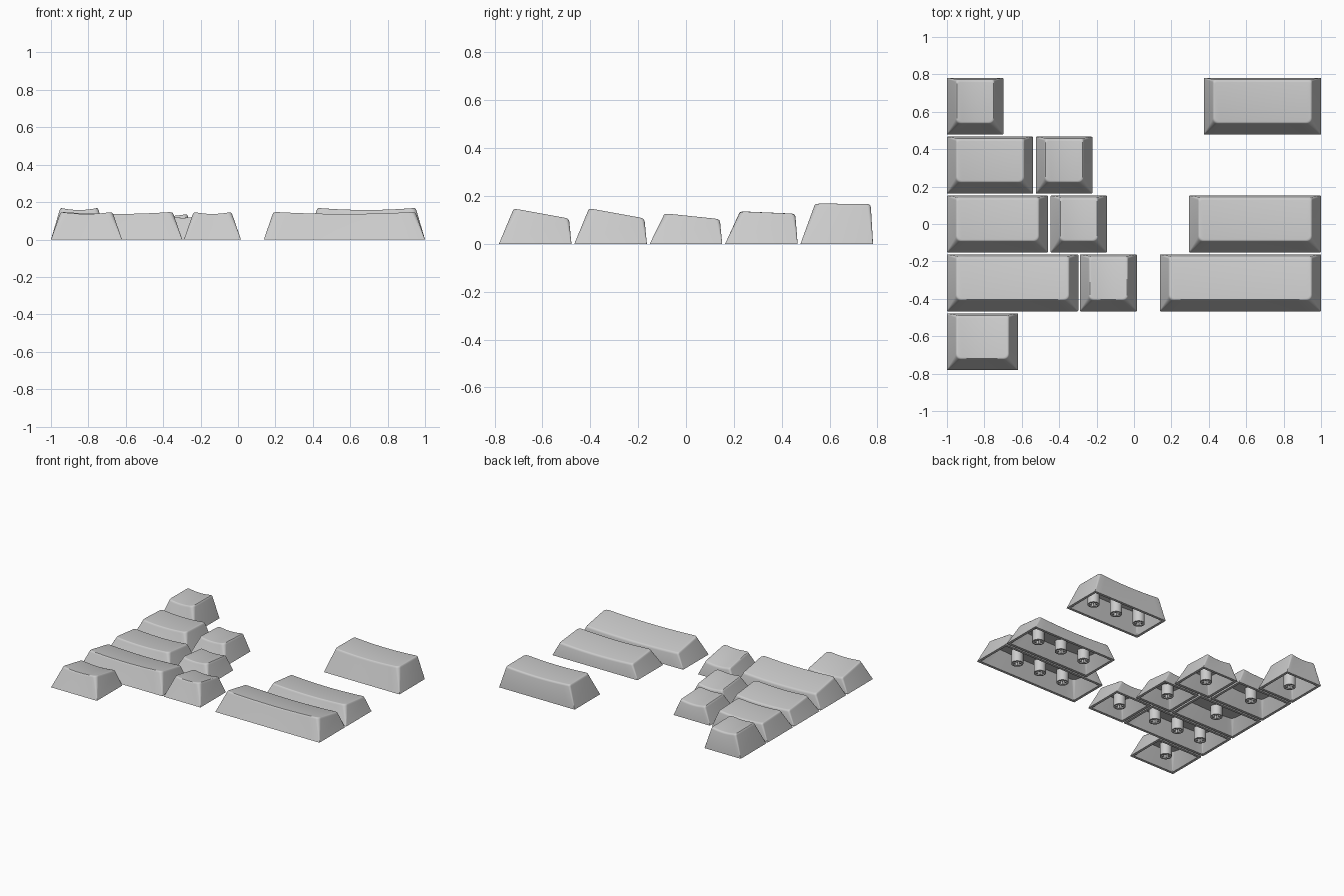
import bpy, bmesh, math

if "Cube" in bpy.data.objects:
    bpy.data.objects.remove(bpy.data.objects["Cube"])

grey = bpy.data.materials.new("light grey plastic")
grey.diffuse_color = (0.6, 0.6, 0.6, 1)
grey.use_nodes = True
grey.node_tree.nodes["Principled BSDF"].inputs["Base Color"].default_value = grey.diffuse_color

DISH = 0.011      # depth of the finger scoop
DEPTH = 0.303     # front-to-back size of every key

# rows: y centre, top height near front, top height near back, list of (left, right)
ROWS = [
    ("top_row", 0.63, 0.169, 0.167, [(-1, -0.699), (0.374, 1)]),
    ("upper_row", 0.315, 0.137, 0.127, [(-1, -0.539), (-0.525, -0.222)]),
    ("middle_row", 0.0, 0.128, 0.104, [(-1, -0.459), (-0.446, -0.144), (0.295, 1)]),
    ("lower_row", -0.315, 0.149, 0.107, [(-1, -0.298), (-0.289, 0.016), (0.138, 1)]),
    ("bottom_row", -0.63, 0.149, 0.107, [(-1, -0.62)]),
]


def finish(bm, name, angle):
    bmesh.ops.recalc_face_normals(bm, faces=bm.faces)
    mesh = bpy.data.meshes.new(name)
    bm.to_mesh(mesh)
    bm.free()
    mesh.materials.append(grey)
    ob = bpy.data.objects.new(name, mesh)
    bpy.context.collection.objects.link(ob)
    bpy.ops.object.select_all(action='DESELECT')
    bpy.context.view_layer.objects.active = ob
    ob.select_set(True)
    bpy.ops.object.shade_smooth_by_angle(angle=math.radians(angle))


def edge_row(x0, x1, y, r, sign, arc=5, straight=12):
    """Left-to-right edge with rounded corners; sign -1 is front, +1 is back."""
    pts = []
    for i in range(arc + 1):
        a = math.pi / 2 * i / arc
        pts.append((x0 + r - r * math.cos(a), y - sign * r * (1 - math.sin(a))))
    for i in range(1, straight):
        pts.append((x0 + r + (x1 - x0 - 2 * r) * i / straight, y))
    for i in range(arc + 1):
        a = math.pi / 2 * i / arc
        pts.append((x1 - r + r * math.sin(a), y - sign * r * (1 - math.cos(a))))
    return pts


def make_key(name, x0, x1, yc, zf, zb):
    cx, half = (x0 + x1) / 2, (x1 - x0) / 2 - 0.052
    y0, y1 = yc - DEPTH / 2, yc + DEPTH / 2

    def top(x, y):
        t = min(1, abs(x - cx) / half)
        return zf + (zb - zf) * (y - yc + 0.09) / 0.23 - DISH * (1 - t * t)

    # side inset, front inset, back inset, front radius, back radius, drop (None = floor)
    sections = [
        (0.068, 0.078, 0.034, 0.02, 0.012, 0.03),    # cavity ceiling
        (0.019, 0.019, 0.019, 0.004, 0.004, None),   # inner rim
        (0.0, 0.0, 0.0, 0.004, 0.004, None),         # outer rim
        (0.046, 0.056, 0.009, 0.026, 0.014, 0.013),  # wall top
        (0.049, 0.059, 0.012, 0.027, 0.014, 0.005),  # rounded edge
        (0.053, 0.063, 0.017, 0.027, 0.014, 0.001),
        (0.059, 0.069, 0.024, 0.025, 0.012, 0.0),    # scooped top
    ]
    bm = bmesh.new()
    rings = []
    for s, f, b, rf, rb, drop in sections:
        front = edge_row(x0 + s, x1 - s, y0 + f, rf, -1)
        back = edge_row(x0 + s, x1 - s, y1 - b, rb, 1)
        rings.append([bm.verts.new((x, y, 0 if drop is None else top(x, y) - drop))
                      for x, y in front + back[::-1]])
    n = len(rings[0])
    for a, b in zip(rings, rings[1:]):
        for i in range(n):
            j = (i + 1) % n
            bm.faces.new((a[i], a[j], b[j], b[i]))
    # cap ceiling and top with front-to-back strips
    for ring in (rings[0], rings[-1]):
        for i in range(n // 2 - 1):
            bm.faces.new((ring[i], ring[i + 1], ring[n - 2 - i], ring[n - 1 - i]))
    finish(bm, name, 40)

    # mounting stems: one on short keys, three on long ones
    offsets = (-0.2, 0, 0.2) if x1 - x0 > 0.6 else (0,)
    bm = bmesh.new()
    for dx in offsets:
        add_stem(bm, cx + dx, yc, top(cx + dx, yc) - 0.016)
    finish(bm, name + "_stems", 40)


def add_stem(bm, x, y, ztop, r=0.041, w=0.01, l=0.032, z=0.002):
    """Round post with a cross-shaped socket in its lower end."""
    circle = [(r * math.cos(a), r * math.sin(a))
              for a in (math.tau * i / 24 for i in range(24))]
    arm = [(l, -w), (l, w), (w, w)]
    cross = []
    for k in range(4):
        c, s = round(math.cos(k * math.pi / 2)), round(math.sin(k * math.pi / 2))
        cross += [(c * px - s * py, s * px + c * py) for px, py in arm]
    rim = []
    for outline, zt, closed in ((circle, ztop, False), (cross, 0.06, True)):
        low = [bm.verts.new((x + px, y + py, z)) for px, py in outline]
        high = [bm.verts.new((x + px, y + py, zt)) for px, py in outline]
        for i in range(len(low)):
            j = (i + 1) % len(low)
            face = bm.faces.new((low[i], low[j], high[j], high[i]))
            rim.append(bm.edges.get((low[i], low[j])))
        if closed:
            bm.faces.new(high)
    bmesh.ops.triangle_fill(bm, edges=rim, use_beauty=True)


for row, yc, zf, zb, keys in ROWS:
    for i, (x0, x1) in enumerate(keys):
        make_key(f"{row}_key_{i + 1}", x0, x1, yc, zf, zb)
